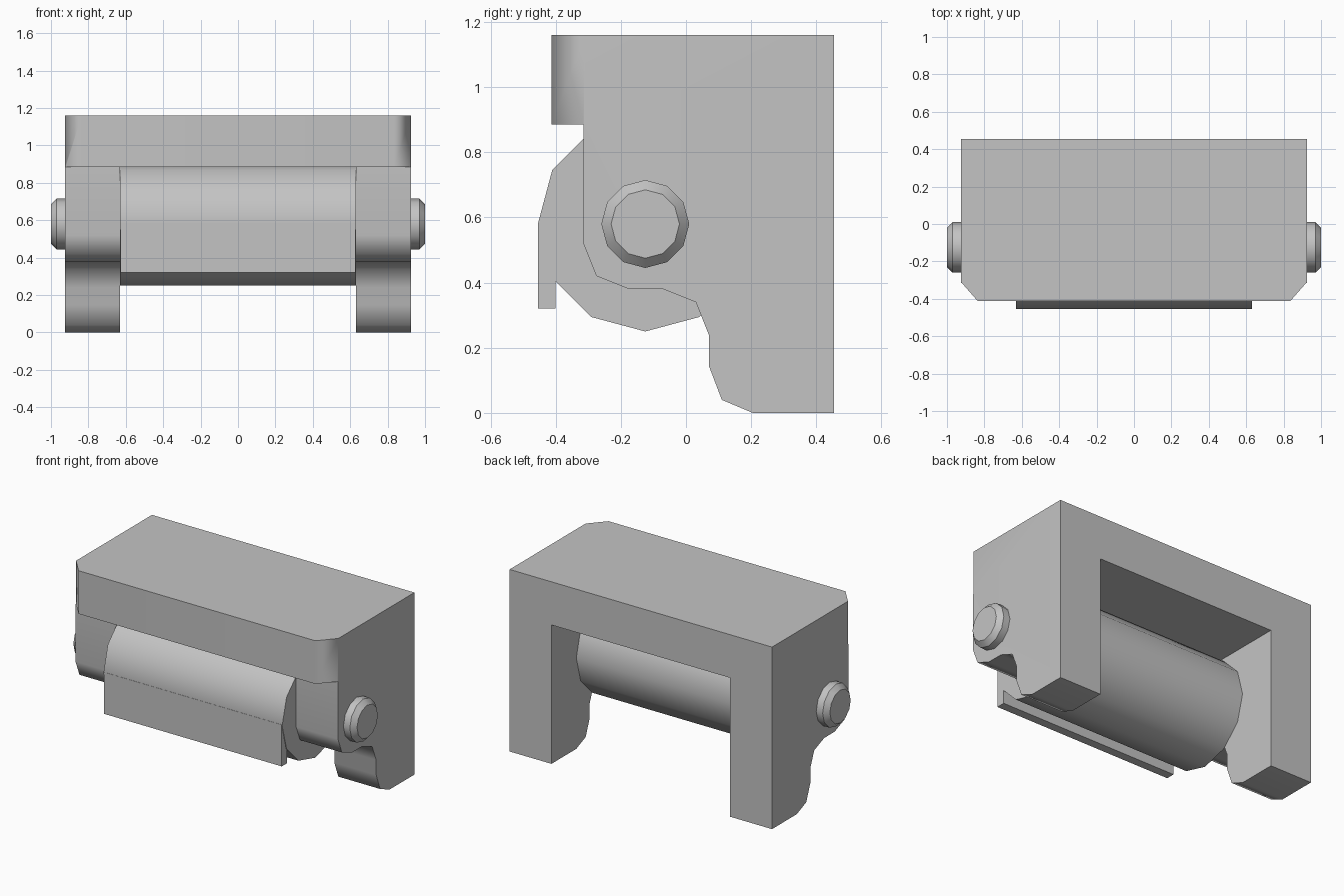
import bpy
import bmesh
from math import sin, cos, pi, radians

cube = bpy.data.objects.get("Cube")
if cube:
    bpy.data.objects.remove(cube, do_unlink=True)

GREY = (0.55, 0.55, 0.55, 1)
mat = bpy.data.materials.new("plain grey")
mat.use_nodes = True
mat.diffuse_color = GREY
mat.node_tree.nodes["Principled BSDF"].inputs["Base Color"].default_value = GREY

AXLE_Y, AXLE_Z = -0.125, 0.58


def loft(name, rings):
    """Closed solid through matching rings of points, capped at both ends."""
    bm = bmesh.new()
    loops = [[bm.verts.new(p) for p in ring] for ring in rings]
    for a, b in zip(loops, loops[1:]):
        for i in range(len(a)):
            j = (i + 1) % len(a)
            bm.faces.new((a[i], a[j], b[j], b[i]))
    bm.faces.new(loops[0])
    bm.faces.new(loops[-1])
    bmesh.ops.recalc_face_normals(bm, faces=bm.faces)
    mesh = bpy.data.meshes.new(name)
    bm.to_mesh(mesh)
    bm.free()
    mesh.materials.append(mat)
    obj = bpy.data.objects.new(name, mesh)
    bpy.context.collection.objects.link(obj)
    return obj


def side_prism(name, profile, x0, x1):
    return loft(name, [[(x, y, z) for y, z in profile] for x in (x0, x1)])


def turned(name, stations, sides=12):
    """Solid turned around the axle from (x, radius) stations."""
    return loft(name, [[(x, AXLE_Y + r * sin(2 * pi * i / sides),
                         AXLE_Z + r * cos(2 * pi * i / sides))
                        for i in range(sides)] for x, r in stations])


def activate(obj):
    bpy.ops.object.select_all(action='DESELECT')
    obj.select_set(True)
    bpy.context.view_layer.objects.active = obj


def smooth(obj, angle):
    activate(obj)
    bpy.ops.object.shade_smooth_by_angle(angle=radians(angle))


# Bridge with chamfered front corners
plan = [(-0.925, 0.455), (-0.925, -0.31), (-0.835, -0.413),
        (0.835, -0.413), (0.925, -0.31), (0.925, 0.455)]
body = loft("bridge_body", [[(x, y, z) for x, y in plan] for z in (0.885, 1.16)])

# Side legs with stepped, rounded front edge, merged into the bridge
leg_profile = [(0.455, 0), (0.205, 0), (0.11, 0.04), (0.07, 0.145),
               (0.07, 0.24), (0.03, 0.34), (-0.07, 0.38), (-0.175, 0.38),
               (-0.275, 0.42), (-0.315, 0.52), (-0.315, 0.885), (0.455, 0.885)]
for side in (-1, 1):
    leg = side_prism("leg_helper", leg_profile, side * 0.63, side * 0.925)
    mod = body.modifiers.new("join_leg", 'BOOLEAN')
    mod.operation = 'UNION'
    mod.solver = 'EXACT'
    mod.object = leg
    activate(body)
    bpy.ops.object.modifier_apply(modifier=mod.name)
    bpy.data.objects.remove(leg, do_unlink=True)
smooth(body, 50)
weighted = body.modifiers.new("flat_large_faces", 'WEIGHTED_NORMAL')
weighted.keep_sharp = True

# Roller between the legs
smooth(turned("roller", [(-0.63, 0.33), (0.63, 0.33)]), 35)

# Flap hanging from the front of the roller
side_prism("front_flap", [(-0.455, 0.585), (-0.455, 0.32),
                          (-0.4, 0.32), (-0.4, 0.585)], -0.627, 0.627)

# Axle pin with chamfered ends
smooth(turned("axle_pin", [(-1, 0.105), (-0.97, 0.135),
                           (0.97, 0.135), (1, 0.105)]), 35)
